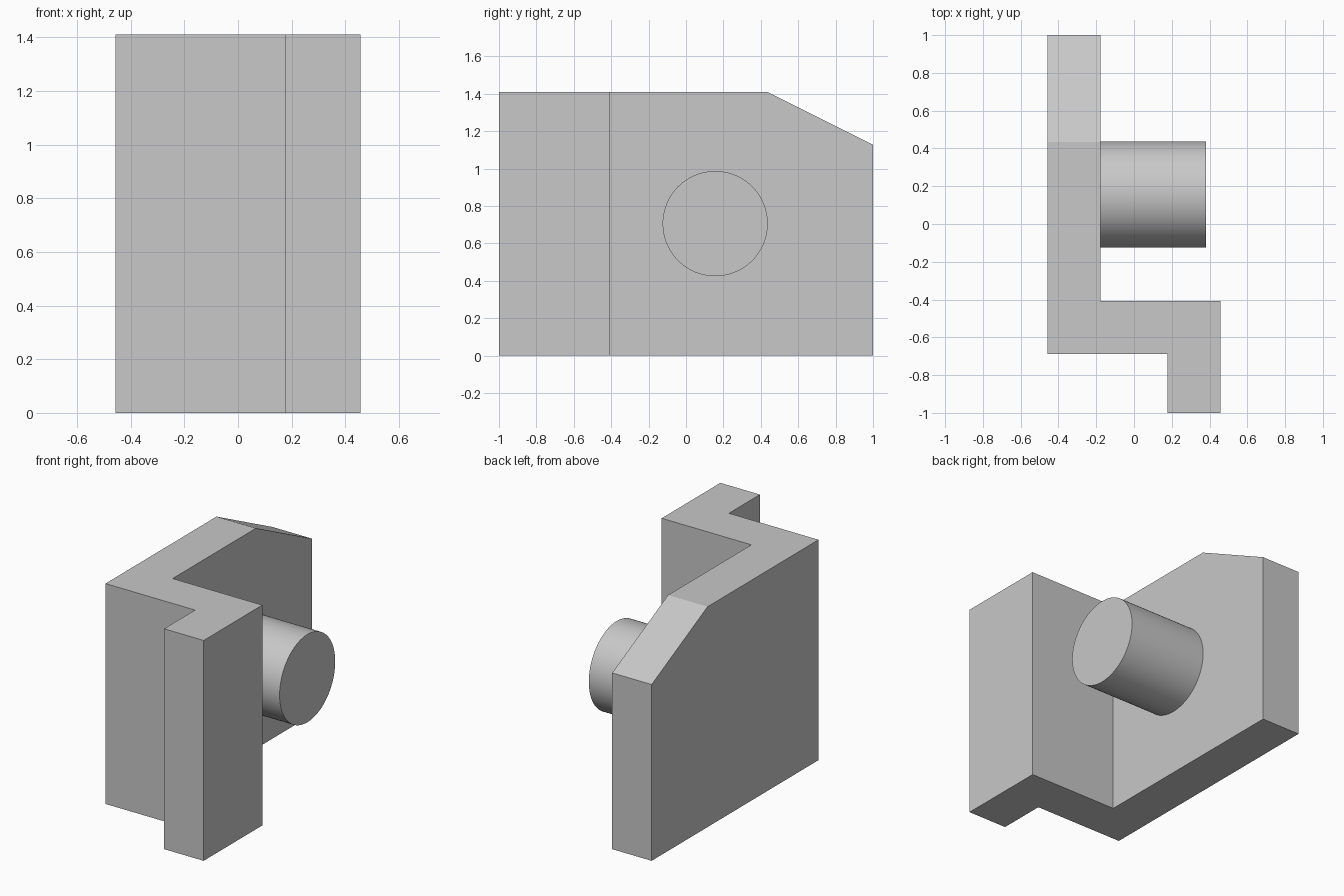
import bpy, bmesh
from math import pi
from mathutils import Matrix, Vector

cube = bpy.data.objects.get("Cube")
if cube:
    bpy.data.objects.remove(cube, do_unlink=True)

grey = bpy.data.materials.new("light grey")
grey.use_nodes = True
colour = (0.58, 0.58, 0.58, 1)
grey.diffuse_color = colour
grey.node_tree.nodes["Principled BSDF"].inputs["Base Color"].default_value = colour


def finish(name, bm):
    bmesh.ops.recalc_face_normals(bm, faces=bm.faces)
    mesh = bpy.data.meshes.new(name)
    bm.to_mesh(mesh)
    bm.free()
    mesh.materials.append(grey)
    obj = bpy.data.objects.new(name, mesh)
    bpy.context.collection.objects.link(obj)
    return obj


# Z-shaped bracket: plan profile extruded upward
height = 1.41
left, inner_left, inner_right, right = -0.457, -0.178, 0.177, 0.457
step_front, step_back = -0.687, -0.407
plan = [(left, 1), (left, step_front), (inner_right, step_front), (inner_right, -1),
        (right, -1), (right, step_back), (inner_left, step_back), (inner_left, 1)]
bm = bmesh.new()
base = bm.faces.new([bm.verts.new((x, y, 0)) for x, y in plan])
top = bmesh.ops.extrude_face_region(bm, geom=[base], use_keep_orig=True)["geom"]
bmesh.ops.translate(bm, vec=(0, 0, height),
                    verts=[v for v in top if isinstance(v, bmesh.types.BMVert)])

# Sloped cut on the upper back corner of the long wall
cut_start, cut_end = Vector((0, 0.435, height)), Vector((0, 1, 1.128))
normal = Vector((1, 0, 0)).cross(cut_end - cut_start)
cut = bmesh.ops.bisect_plane(bm, geom=bm.verts[:] + bm.edges[:] + bm.faces[:],
                             plane_co=cut_start, plane_no=normal, clear_outer=True)
bmesh.ops.holes_fill(bm, edges=[e for e in bm.edges if e.is_boundary], sides=0)
finish("stepped_bracket", bm)

# Round pin standing out from the long wall
pin_end, radius = 0.382, 0.281
bm = bmesh.new()
bmesh.ops.create_cone(bm, cap_ends=True, segments=96, radius1=radius, radius2=radius,
                      depth=pin_end - inner_left,
                      matrix=Matrix.Translation(((pin_end + inner_left) / 2, 0.156, 0.706))
                      @ Matrix.Rotation(pi / 2, 4, "Y"))
pin = finish("round_pin", bm)
bpy.ops.object.select_all(action="DESELECT")
pin.select_set(True)
bpy.context.view_layer.objects.active = pin
bpy.ops.object.shade_smooth_by_angle()
